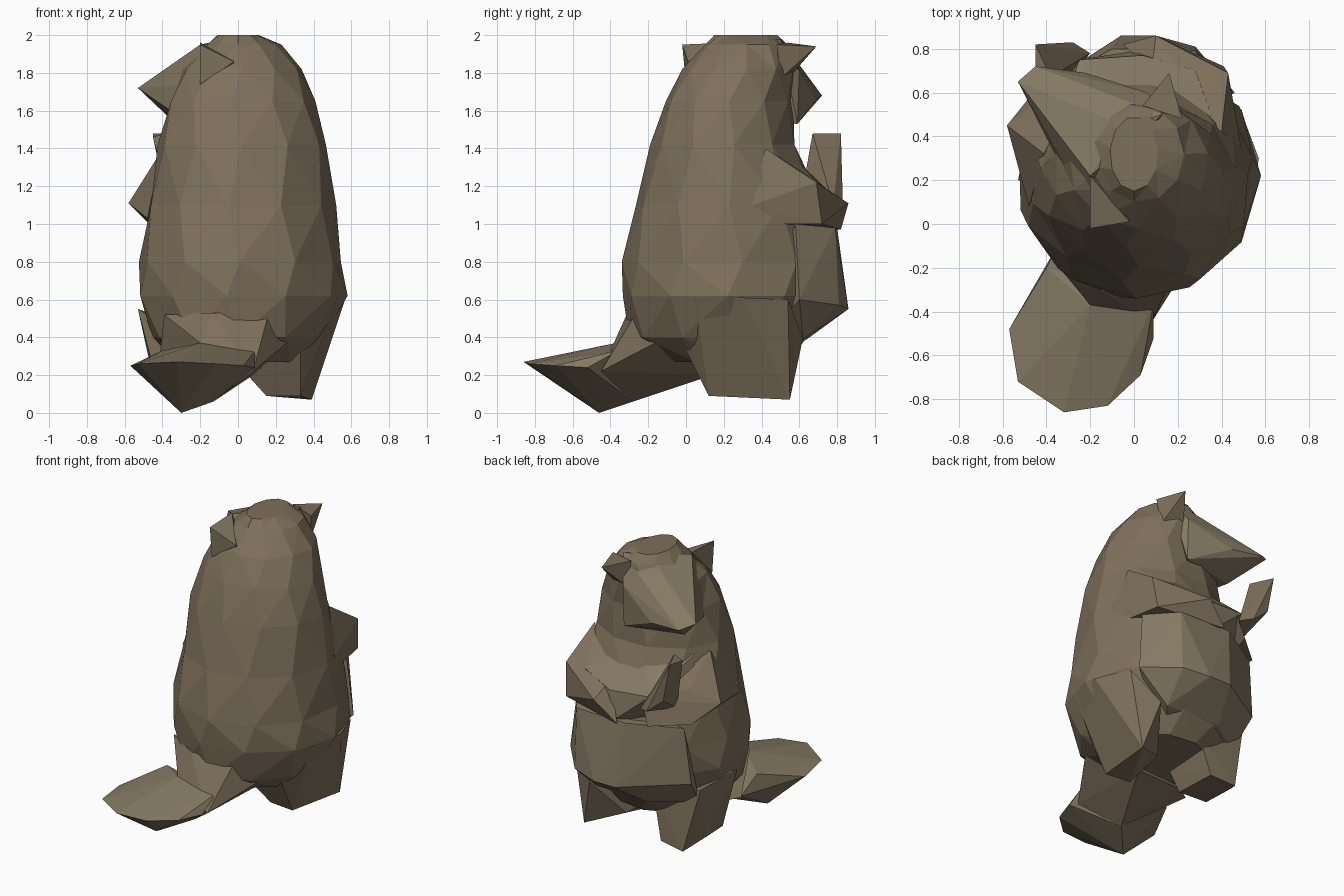
import bpy, bmesh, math


def paint(name, rgb):
    m = bpy.data.materials.new(name)
    m.diffuse_color = (*rgb, 1)
    return m


fur = paint("brown_fur", (0.21, 0.162, 0.105))
tan = paint("tan_fur", (0.235, 0.19, 0.125))
parts = []


def finish(name, bm, mat):
    bmesh.ops.recalc_face_normals(bm, faces=bm.faces)
    me = bpy.data.meshes.new(name)
    bm.to_mesh(me)
    bm.free()
    me.materials.append(mat)
    ob = bpy.data.objects.new(name, me)
    bpy.context.collection.objects.link(ob)
    parts.append(ob)


def faceted(name, pts, mat=fur):
    """Chunky faceted solid wrapped round a few corner points."""
    bm = bmesh.new()
    for p in pts:
        bm.verts.new(p)
    bmesh.ops.convex_hull(bm, input=bm.verts)
    loose = [v for v in bm.verts if not v.link_faces]
    bmesh.ops.delete(bm, geom=loose, context='VERTS')
    finish(name, bm, mat)


def loft(name, rings, sides, mat=fur):
    """Stacked elliptical rings: z, centre x, centre y, radius x, radius y."""
    bm = bmesh.new()
    loops = []
    for i, (z, cx, cy, rx, ry) in enumerate(rings):
        turn = (i % 2) * 0.25
        loops.append([bm.verts.new((cx + rx * math.cos((k + turn) * math.tau / sides),
                                    cy + ry * math.sin((k + turn) * math.tau / sides), z))
                      for k in range(sides)])
    for a, b in zip(loops, loops[1:]):
        for k in range(sides):
            n = (k + 1) % sides
            bm.faces.new((a[k], a[n], b[n], b[k]))
    bm.faces.new(loops[0])
    bm.faces.new(loops[-1])
    bmesh.ops.triangulate(bm, faces=bm.faces)
    finish(name, bm, mat)


# Body, upright with its back to the front
loft("animal_body", [(0.27, 0.0, 0.22, 0.34, 0.32), (0.40, 0.0, 0.18, 0.46, 0.48),
                     (0.62, 0.02, 0.22, 0.56, 0.56), (0.80, 0.01, 0.22, 0.54, 0.56),
                     (1.10, 0.02, 0.23, 0.50, 0.50), (1.42, 0.02, 0.20, 0.45, 0.39),
                     (1.65, 0.02, 0.23, 0.39, 0.34), (1.82, 0.02, 0.28, 0.32, 0.30),
                     (1.95, 0.03, 0.32, 0.20, 0.22), (2.0, 0.0, 0.32, 0.11, 0.17)], 11)

# Belly bulge
faceted("belly", [(-.06, .86, .55), (.1, .86, .55), (.28, .81, .57), (.46, .6, .6),
                  (.28, .79, .98), (-.1, .8, .98), (-.42, .62, .96), (-.46, .6, .58),
                  (.42, .58, 1.0), (.25, .62, .39), (-.15, .64, .39), (-.42, .45, .39),
                  (0, .3, .27)], tan)

# Chest sloping out below the throat
faceted("chest", [(.38, .42, 1.4), (-.36, .42, 1.38), (.28, .7, 1.22), (-.25, .75, 1.18),
                  (.04, .77, 1.16), (.4, .5, .97), (-.42, .5, .97), (0, .79, .97),
                  (0, .5, 1.42)], tan)

# Head turned to the side: wedge muzzle
faceted("muzzle", [(-.53, .65, 1.72), (-.45, .72, 1.68), (-.2, .22, 1.95),
                   (-.05, .45, 1.98), (.13, .5, 1.98), (.06, .6, 1.81),
                   (-.22, .69, 1.66), (.06, .59, 1.53), (-.34, .5, 1.54),
                   (-.2, .06, 1.74), (-.3, .2, 1.56)], tan)

# Ears
faceted("ear_left", [(-.2, -.02, 1.95), (-.2, .22, 1.96), (-.02, .01, 1.86),
                     (-.2, .0, 1.74), (-.05, .15, 1.75)], tan)
faceted("ear_right", [(.16, .69, 1.94), (.04, .54, 1.96), (.22, .48, 1.95),
                      (.2, .5, 1.77), (.06, .55, 1.78)])

# Arm bent across the chest
faceted("right_arm", [(.4, .42, 1.4), (.49, .35, 1.1), (.45, .5, 1.0), (.43, .69, 1.22),
                      (.41, .72, 1.0), (.1, .86, 1.11), (-.05, .82, .97), (.08, .7, 1.2)])

# Arm raised to the chin
faceted("left_arm", [(-.41, .32, 1.38), (-.48, .08, 1.03), (-.58, .45, 1.11),
                     (-.46, .6, .99), (-.25, .78, .99), (-.2, .76, 1.15), (-.4, .55, 1.2)])
faceted("left_paw", [(-.45, .82, 1.48), (-.38, .67, 1.48), (-.45, .68, 1.46),
                     (-.2, .78, 1.1), (-.4, .82, 1.22), (-.35, .6, 1.08), (-.28, .83, 1.12)])

# Legs with splayed feet, running straight down from the hips
faceted("right_leg", [(.33, -.05, .43), (.53, .05, .61), (.57, .3, .61), (.48, .54, .6),
                      (.3, .62, .4), (.08, .15, .3), (.05, .1, .2), (.15, .14, .09),
                      (.33, .12, .09), (.39, .55, .07), (.35, .46, .08), (.16, .42, .15)])
faceted("left_leg", [(-.53, .2, .55), (-.46, .5, .5), (-.1, .5, .4), (-.15, .15, .3),
                     (-.42, .2, .13), (-.44, .4, .14), (-.36, .55, .07), (-.18, .53, .09),
                     (-.2, .2, .12)])

# Broad flat tail and its root
faceted("tail", [(-.4, -.2, .33), (-.2, -.37, .37), (-.57, -.48, .25), (-.53, -.72, .26),
                 (-.32, -.86, .27), (-.12, -.83, .26), (.03, -.69, .25), (.09, -.52, .24),
                 (.09, -.36, .33), (-.3, -.46, 0), (-.13, -.28, .06), (-.35, -.1, .2)], tan)
faceted("tail_root", [(-.39, -.14, .52), (-.2, -.37, .37), (.09, -.36, .33), (.16, -.27, .52),
                      (.33, -.05, .43), (.08, .14, .2), (.08, -.45, .22), (-.13, -.28, .06),
                      (-.42, 0, .25), (-.3, .1, .22), (-.14, -.31, .53)])

# Fuse every part into one continuous skin
body = parts[0]
body.data.materials.append(tan)
for p in parts[1:]:
    m = body.modifiers.new(p.name, 'BOOLEAN')
    m.operation = 'UNION'
    m.solver = 'EXACT'
    m.material_mode = 'TRANSFER'
    m.object = p
deps = bpy.context.evaluated_depsgraph_get()
skin = bpy.data.meshes.new_from_object(body.evaluated_get(deps))
body.modifiers.clear()
body.data = skin
for p in parts[1:]:
    bpy.data.objects.remove(p)
